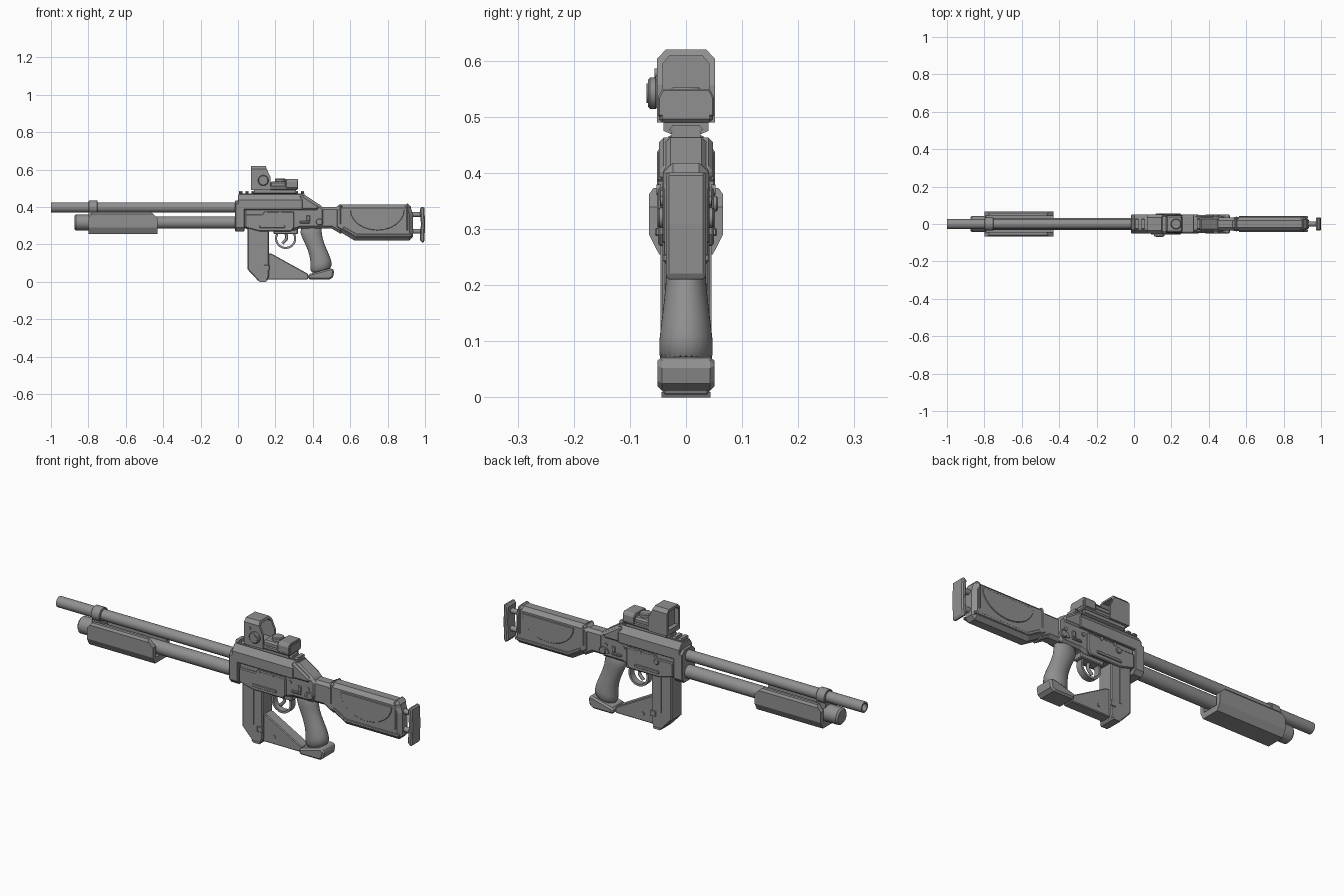
import bpy, bmesh, math
from mathutils import Vector

if "Cube" in bpy.data.objects:
    bpy.data.objects.remove(bpy.data.objects["Cube"], do_unlink=True)

grey = bpy.data.materials.new("plain grey")
grey.use_nodes = True
grey.diffuse_color = (0.28, 0.28, 0.28, 1)
grey.node_tree.nodes["Principled BSDF"].inputs["Base Color"].default_value = (0.28, 0.28, 0.28, 1)


def finish(name, bm, bevel=0, smooth=False):
    bmesh.ops.recalc_face_normals(bm, faces=bm.faces)
    mesh = bpy.data.meshes.new(name)
    bm.to_mesh(mesh)
    bm.free()
    mesh.materials.append(grey)
    ob = bpy.data.objects.new(name, mesh)
    bpy.context.collection.objects.link(ob)
    if bevel:
        mod = ob.modifiers.new("chamfer", 'BEVEL')
        mod.width, mod.segments = bevel, 1
        mod.limit_method, mod.angle_limit = 'ANGLE', math.radians(50)
    if smooth:
        bpy.ops.object.select_all(action='DESELECT')
        bpy.context.view_layer.objects.active = ob
        ob.select_set(True)
        bpy.ops.object.shade_smooth_by_angle(angle=math.radians(35))
    return ob


def extrude(name, points, step, bevel=0, smooth=False):
    bm = bmesh.new()
    face = bm.faces.new([bm.verts.new(p) for p in points])
    out = bmesh.ops.extrude_face_region(bm, geom=[face])
    verts = [g for g in out["geom"] if isinstance(g, bmesh.types.BMVert)]
    bmesh.ops.translate(bm, verts=verts, vec=step)
    return finish(name, bm, bevel, smooth)


def side(name, outline, y0, y1, bevel=0, smooth=False):
    """Side outline in x, z pushed from y0 to y1."""
    return extrude(name, [(x, y0, z) for x, z in outline], (0, y1 - y0, 0), bevel, smooth)


def section(name, outline, x0, x1, bevel=0):
    """Cross-section in y, z pushed from x0 to x1."""
    return extrude(name, [(x0, y, z) for y, z in outline], (x1 - x0, 0, 0), bevel)


def box(name, x0, x1, z0, z1, y0, y1, bevel=0):
    return side(name, [(x0, z0), (x1, z0), (x1, z1), (x0, z1)], y0, y1, bevel)


def mirrored(half):
    return half + [(-y, z) for y, z in reversed(half)]


def lathe(name, profile, origin, axis, closed=False, sides=32):
    """Profile of (distance along axis, radius) spun about the axis."""
    turn = Vector((0, 0, 1)).rotation_difference(Vector(axis))
    bm = bmesh.new()
    rings = []
    for d, r in profile:
        rings.append([bm.verts.new(Vector(origin) + turn @ Vector(
            (r * math.cos(a * math.tau / sides), r * math.sin(a * math.tau / sides), d)))
            for a in range(sides)])
    pairs = list(zip(rings, rings[1:]))
    if closed:
        pairs.append((rings[-1], rings[0]))
    else:
        bm.faces.new(rings[0])
        bm.faces.new(rings[-1])
    for a, b in pairs:
        for i in range(sides):
            j = (i + 1) % sides
            bm.faces.new((a[i], a[j], b[j], b[i]))
    return finish(name, bm, 0, True)


def rod(name, start, axis, length, r, rim=0):
    return lathe(name, [(0, r - rim), (rim, r), (length - rim, r), (length, r - rim)]
                 if rim else [(0, r), (length, r)], start, axis)


def cut(target, cutter):
    mod = target.modifiers.new("opening", 'BOOLEAN')
    mod.object, mod.solver = cutter, 'EXACT'
    cutter.hide_render = True
    cutter.hide_set(True)
    cutter.display_type = 'WIRE'


X, Y, Z = (1, 0, 0), (0, 1, 0), (0, 0, 1)

# Barrel, lower tube and its cap
lathe("barrel", [(0, .027), (1.05, .027), (1.05, .019), (0, .019)], (-1, 0, .398), X, True)
rod("barrel_bore_back", (-.9, 0, .398), X, .02, .0195)
rod("lower_tube", (-.82, 0, .317), X, .9, .033)
rod("tube_cap", (-.875, 0, .317), X, .09, .042, .008)

# Clamp joining barrel and tube
rod("clamp_ring", (-.80, 0, .398), X, .05, .036, .003)
box("clamp_web", -.80, -.75, .32, .40, -.026, .026)

# Open-topped fore-end
u = [(.042, .373), (.058, .373), (.066, .362), (.066, .29), (.048, .255)]
inner = [(-.042, .373), (-.042, .285), (.042, .285)]
fore = section("fore_end", mirrored(u) + inner, -.80, -.43)
for n, x0, x1 in (("front", -.81, -.775), ("rear", -.42, -.465)):
    wedge = side("fore_end_cutter_" + n, [(x0, .39), (x1, .39), (x1, .373), (x0, .33)], -.1, .1)
    cut(fore, wedge)

# Receiver
hood = [(.05, .29), (.052, .43), (.03, .462)]
section("receiver_front_ring", mirrored([(.035, .27), (.052, .29), (.052, .415), (.03, .435)]),
        -.015, .035, .003)
section("receiver_top_cover", mirrored([(.052, .385), (.052, .437), (.03, .467)]), 0, .345, .003)
side("receiver_body", [(.03, .29), (.06, .275), (.30, .275), (.33, .285), (.44, .285), (.46, .305),
                       (.46, .39), (.44, .41), (.36, .463), (.03, .45)], -.04, .04, .012)
side("cover_slope", [(.33, .385), (.43, .385), (.43, .408), (.345, .463), (.33, .463)],
     -.048, .048, .008)
for s in (-1, 1):
    y = sorted((s * .036, s * .05))
    side("receiver_side_panel", [(.04, .36), (.04, .29), (.115, .27), (.285, .27), (.30, .29),
                                 (.30, .375), (.14, .375), (.13, .36)], *y, .004)
    box("panel_rib", .115, .25, .288, .302, *sorted((s * .047, s * .055)), .002)
    for px in (.15, .225):
        rod("panel_pin", (px, s * .045, .37), (0, s, 0), .008, .009)
    for px, pz in ((.32, .36), (.42, .35)):
        rod("receiver_pin", (px, s * .035, pz), (0, s, 0), .01, .009)
    # Selector levers
    box("selector_bar", .33, .385, .312, .324, *sorted((s * .038, s * .048)), .003)
    box("selector_tab", .365, .385, .324, .355, *sorted((s * .038, s * .046)), .003)
    rod("selector_hub", (.435, s * .036, .32), (0, s, 0), .014, .018, .003)
    side("selector_lever", [(.40, .312), (.435, .302), (.435, .338), (.41, .332)],
         *sorted((s * .036, s * .046)))
rod("bolt_handle", (.13, .045, .345), Y, .012, .014, .003)

# Top rail with teeth
box("rail_base", .005, .355, .46, .473, -.026, .026)
for i in range(11):
    x = .006 + i * .033
    section("rail_tooth", mirrored([(.02, .47), (.03, .477), (.024, .485)]), x, x + .018)

# Reflex sight
section("sight_mount", mirrored([(.024, .468), (.04, .475), (.04, .495)]), .085, .31)
box("sight_base", .07, .32, .49, .513, -.048, .048, .006)
arch = mirrored([(.052, .49), (.052, .603), (.036, .62)])
frame = section("sight_hood", arch, .07, .175)
cut(frame, section("hood_cutter", mirrored([(.041, .515), (.041, .595), (.03, .608)]), .03, .25))
cut(frame, side("hood_slope_cutter", [(.145, .63), (.155, .60), (.178, .55), (.2, .55), (.2, .63)],
                -.1, .1))
section("sight_lens", mirrored([(.042, .51), (.042, .597), (.03, .609)]), .092, .10)
box("sight_middle", .17, .26, .505, .535, -.046, .046, .008)
section("sight_rear", mirrored([(.05, .5), (.05, .535), (.042, .55)]), .255, .32, .003)
section("sight_rear_window", mirrored([(.04, .506), (.04, .532), (.034, .54)]), .318, .322)
rod("top_dial", (.225, 0, .53), Z, .022, .028, .004)
rod("side_dial", (.135, -.05, .542), (0, -1, 0), .018, .028, .004)
rod("side_dial_cap", (.135, -.066, .542), (0, -1, 0), .004, .017)
rod("side_screw", (.10, -.05, .578), (0, -1, 0), .006, .008)

# Magazine and its foot
side("magazine", [(.052, .30), (.052, .065), (.11, .003), (.155, .003), (.165, .03), (.165, .30)],
     -.042, .042, .005)
side("magazine_foot", [(.105, .01), (.115, 0), (.15, 0), (.155, .01)], -.044, .044)
for s in (-1, 1):
    box("magazine_rib", .108, .118, .09, .275, *sorted((s * .04, s * .045)))
    box("magazine_catch", .138, .168, .062, .09, *sorted((s * .04, s * .046)), .002)

# Bracing plate between magazine and grip
side("brace_plate", [(.155, .15), (.18, .15), (.375, .042), (.375, .012), (.155, .012)],
     -.028, .028, .004)
for s in (-1, 1):
    rod("brace_pin", (.222, s * .026, .05), (0, s, 0), .006, .009)

# Trigger and guard
def tube(name, pts, r):
    curve = bpy.data.curves.new(name, 'CURVE')
    curve.dimensions, curve.bevel_depth, curve.bevel_resolution = '3D', r, 2
    curve.use_fill_caps = True
    sp = curve.splines.new('BEZIER')
    sp.bezier_points.add(len(pts) - 1)
    for p, (x, z) in zip(sp.bezier_points, pts):
        p.co = (x, 0, z)
        p.handle_left_type = p.handle_right_type = 'AUTO'
    curve.materials.append(grey)
    ob = bpy.data.objects.new(name, curve)
    bpy.context.collection.objects.link(ob)

loop = [(.255 + r * math.cos(a), .232 + r * math.sin(a)) for r, sweep in
        ((.057, range(13)), (.046, range(12, -1, -1)))
        for a in [math.radians(150 + i * 20) for i in sweep]]
side("trigger_guard", loop, -.016, .016, 0, True)
box("guard_mount", .19, .32, .255, .285, -.026, .026, .004)
tube("trigger", [(.25, .27), (.26, .235), (.238, .205)], .008)

# Grip, a smooth loft along a leaning path
bm = bmesh.new()
rings = []
for x, z, rx, ry in ((.385, .31, .065, .034), (.393, .25, .052, .034), (.412, .20, .046, .036),
                     (.432, .15, .048, .042), (.445, .10, .056, .049), (.445, .05, .062, .05)):
    rings.append([bm.verts.new((x + rx * math.cos(a), ry * math.sin(a), z + .25 * rx * math.cos(a)))
                  for a in [i * math.tau / 24 for i in range(24)]])
for a, b in zip(rings, rings[1:]):
    for i in range(24):
        bm.faces.new((a[i], a[i - 1], b[i - 1], b[i]))
bm.faces.new(rings[0])
bm.faces.new(rings[-1])
finish("grip", bm, 0, True).modifiers.new("soften", 'SUBSURF').levels = 1
side("grip_base", [(.375, .012), (.49, .012), (.508, .025), (.515, .06), (.50, .074), (.375, .04)],
     -.051, .051, .008)

# Stock
side("stock_neck", [(.43, .285), (.50, .285), (.56, .25), (.56, .40), (.43, .40)],
     -.034, .034, .014)
side("stock", [(.515, .285), (.62, .222), (.935, .222), (.935, .36), (.92, .412), (.54, .412),
               (.515, .39)], -.038, .038, .018)
box("stock_front_band", .535, .56, .30, .415, -.041, .041, .018)
box("stock_rear_band", .885, .925, .26, .418, -.041, .041, .018)
bowl = [(.745 + .145 * math.cos(math.radians(a)), .385 + .11 * math.sin(math.radians(a)))
        for a in range(180, 361, 15)]
for s in (-1, 1):
    side("cheek_panel", bowl, *sorted((s * .03, s * .0415)), .002)
    side("stock_lower_strip", [(.56, .283), (.63, .242), (.93, .242), (.93, .255), (.635, .255),
                               (.565, .295)], *sorted((s * .03, s * .0415)), .002)

# Butt plate on two rods
for z in (.27, .36):
    rod("butt_rod", (.92, 0, z), X, .065, .013)
side("butt_plate", [(.972, .225), (.985, .207), (.997, .215), (1, .31), (.997, .395), (.985, .405),
                    (.972, .39), (.978, .31)], -.036, .036, .006)
